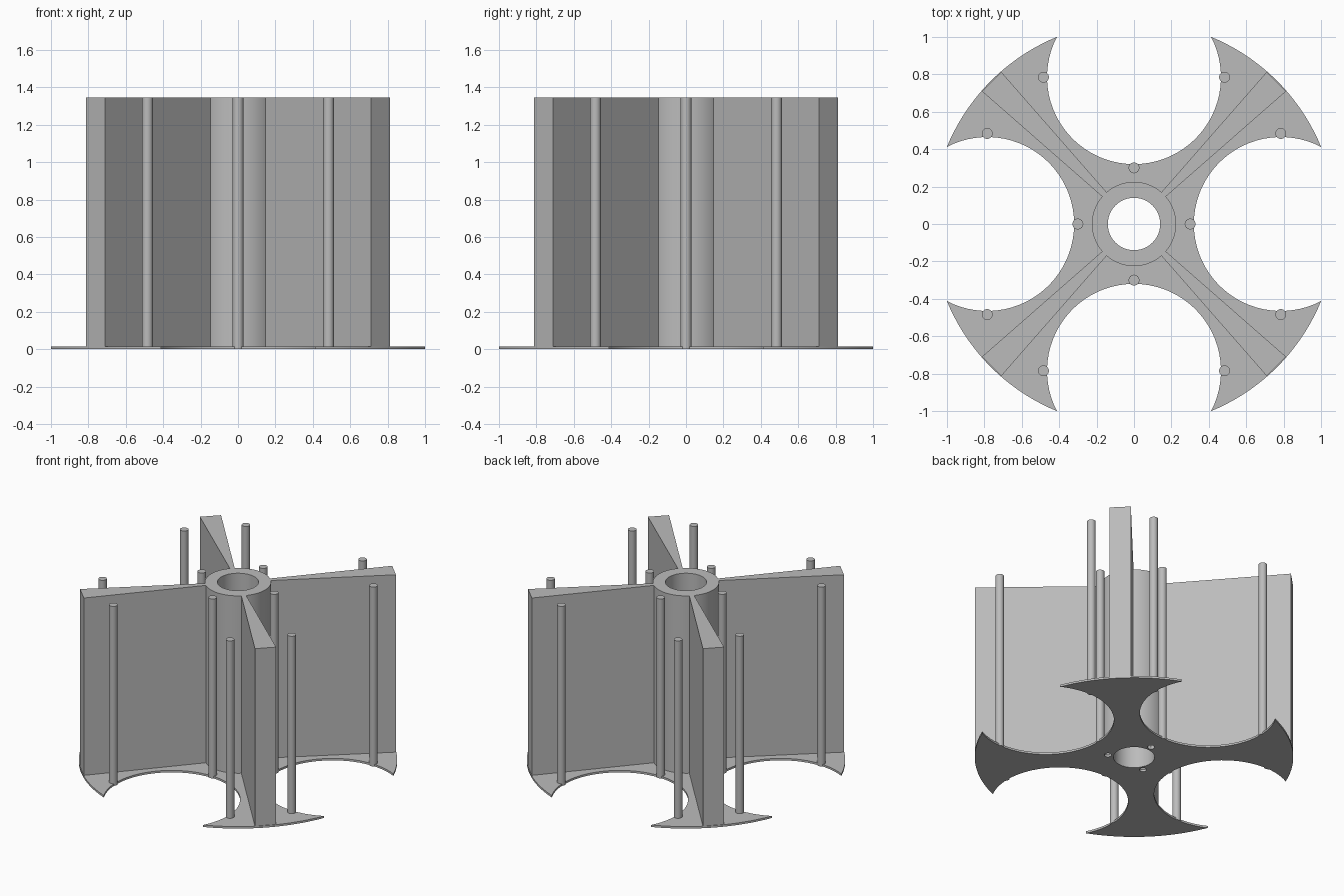
import bpy
import bmesh
from math import acos, cos, hypot, pi, radians, sin
from mathutils import Matrix

cube = bpy.data.objects.get("Cube")
if cube:
    bpy.data.objects.remove(cube, do_unlink=True)

GREY = (0.5, 0.5, 0.5, 1)
mat = bpy.data.materials.new("plain_grey")
mat.use_nodes = True
mat.diffuse_color = GREY
mat.node_tree.nodes["Principled BSDF"].inputs["Base Color"].default_value = GREY

HEIGHT, PLATE = 1.345, 0.015
DISC_R, CUT_R, CUT_C = 1.082, 0.465, 0.785
HUB_R, BORE_R = 0.225, 0.14


def arc(cx, cy, r, a, b, n):
    """Points along an arc, both ends included."""
    angles = [a + (b - a) * i / n for i in range(n + 1)]
    return [(cx + r * cos(t), cy + r * sin(t)) for t in angles]


def circle(cx, cy, r, n):
    return arc(cx, cy, r, 0, 2 * pi, n)[:-1]


def prism(name, loops, z0, z1, turn=0.0):
    """Solid from an outline and optional hole loops."""
    bm = bmesh.new()
    edges = []
    for loop in loops:
        verts = [bm.verts.new((x, y, z0)) for x, y in loop]
        edges += [bm.edges.new((v, verts[i - 1])) for i, v in enumerate(verts)]
    if len(loops) == 1:
        bm.faces.new(verts)
    else:
        bmesh.ops.triangle_fill(bm, edges=edges, use_beauty=True, normal=(0, 0, 1))
    out = bmesh.ops.extrude_face_region(bm, geom=bm.faces[:])
    top = [g for g in out["geom"] if isinstance(g, bmesh.types.BMVert)]
    bmesh.ops.translate(bm, verts=top, vec=(0, 0, z1 - z0))
    bmesh.ops.recalc_face_normals(bm, faces=bm.faces)
    bm.transform(Matrix.Rotation(turn, 4, "Z"))
    mesh = bpy.data.meshes.new(name)
    bm.to_mesh(mesh)
    bm.free()
    mesh.materials.append(mat)
    obj = bpy.data.objects.new(name, mesh)
    bpy.context.collection.objects.link(obj)
    bpy.ops.object.select_all(action="DESELECT")
    obj.select_set(True)
    bpy.context.view_layer.objects.active = obj
    bpy.ops.object.shade_smooth_by_angle(angle=radians(30))
    return obj


# Three screw holes under the hub
screw_spots = [(0.18 * cos(a), 0.18 * sin(a)) for a in (radians(d) for d in (90, 210, 330))]
screw_loops = [circle(x, y, 0.025, 24) for x, y in screw_spots]

# Base plate: a disc with four round bites
corner_x = (DISC_R**2 + CUT_C**2 - CUT_R**2) / (2 * CUT_C)
rim = acos(corner_x / DISC_R)
bite = acos((corner_x - CUT_C) / CUT_R)
outline = []
for k in range(4):
    q = k * pi / 2
    outline += arc(CUT_C * cos(q), CUT_C * sin(q), CUT_R, q + 2 * pi - bite, q + bite, 48)
    outline += arc(0, 0, DISC_R, q + rim, q + pi / 2 - rim, 20)[1:-1]
prism("base_plate", [outline, circle(0, 0, BORE_R, 64)] + screw_loops, 0, PLATE)

# Central hub, with blind screw holes in its underside
hub = prism("hub", [circle(0, 0, HUB_R, 64), circle(0, 0, BORE_R, 64)], PLATE, HEIGHT)
for loop in screw_loops:
    cutter = prism("screw_cutter", [loop], -0.05, 0.2)
    cutter.hide_render = True
    mod = hub.modifiers.new("screw_hole", "BOOLEAN")
    mod.operation = "DIFFERENCE"
    mod.solver = "EXACT"
    mod.object = cutter
    bpy.context.view_layer.objects.active = hub
    bpy.ops.object.modifier_apply(modifier=mod.name)
    bpy.data.objects.remove(cutter, do_unlink=True)

# Four tapered walls running out to the rim
wall = [(0.215, -0.016), (1.077, -0.073), (1.077, 0.073), (0.215, 0.016)]
for k in range(4):
    prism(f"wall_{k + 1}", [wall], PLATE, HEIGHT, pi / 4 + k * pi / 2)

# Thin posts around each bite: one near the hub, two near the rim
for k in range(4):
    for label, (x, y) in (("inner", (0.3, 0)), ("left", (CUT_C, 0.484)), ("right", (CUT_C, -0.484))):
        prism(f"{label}_post_{k + 1}", [circle(x, y, 0.029, 24)], 0, HEIGHT, k * pi / 2)
